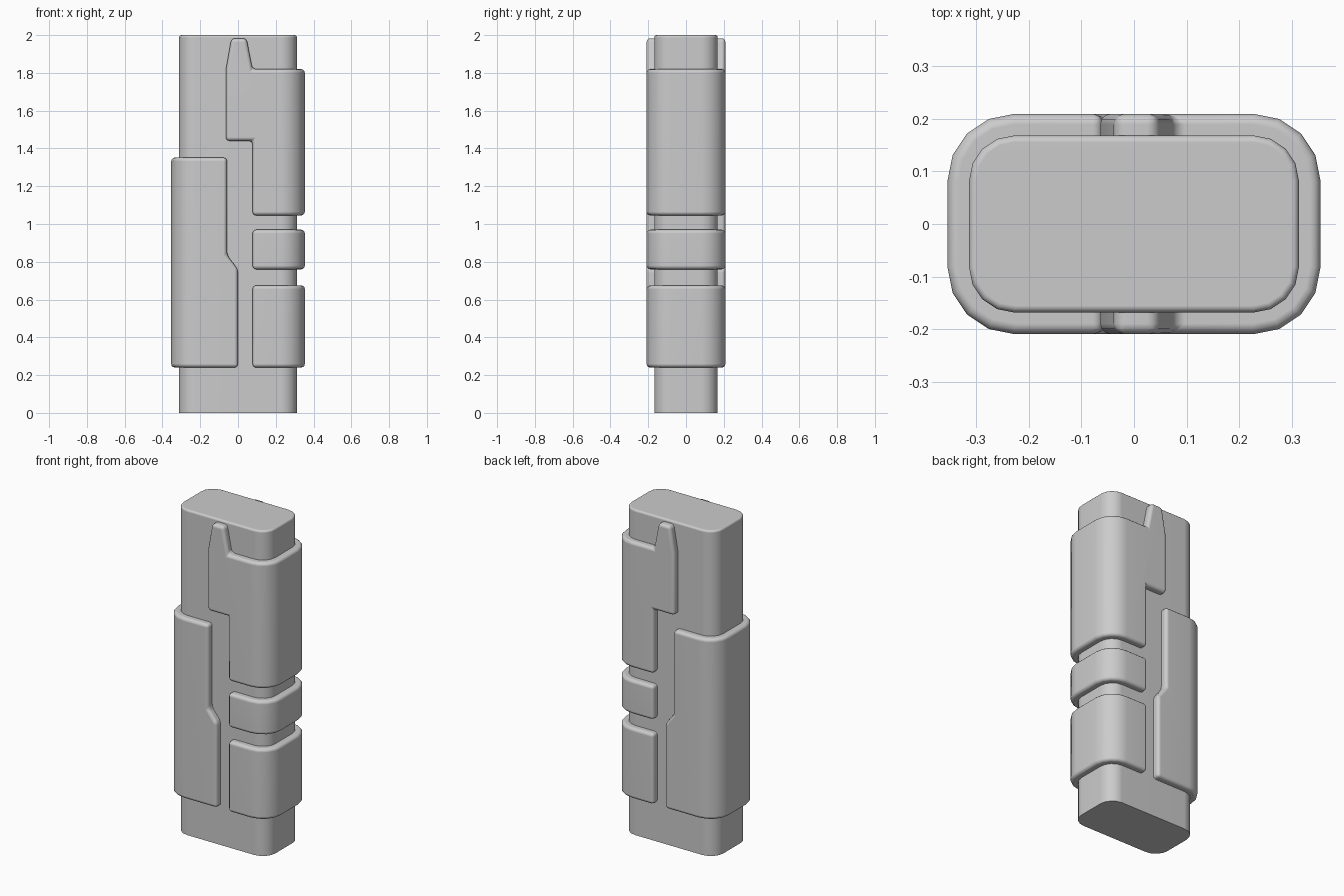
import bpy, bmesh, math
from mathutils import Vector

cube = bpy.data.objects.get("Cube")
if cube:
    bpy.data.objects.remove(cube, do_unlink=True)

grey = bpy.data.materials.new("plain grey")
grey.use_nodes = True
colour = (0.6, 0.6, 0.6, 1)
grey.diffuse_color = colour
grey.node_tree.nodes["Principled BSDF"].inputs["Base Color"].default_value = colour

CX, CY = 0.227, 0.082  # shared centre of the rounded corners


def prism(name, points, offset):
    """Extrude a closed outline along an offset."""
    bm = bmesh.new()
    face = bm.faces.new([bm.verts.new(p) for p in points])
    ext = bmesh.ops.extrude_face_region(bm, geom=[face])
    bmesh.ops.translate(bm, vec=Vector(offset),
                        verts=[v for v in ext["geom"] if isinstance(v, bmesh.types.BMVert)])
    bmesh.ops.recalc_face_normals(bm, faces=bm.faces)
    mesh = bpy.data.meshes.new(name)
    bm.to_mesh(mesh)
    bm.free()
    mesh.materials.append(grey)
    obj = bpy.data.objects.new(name, mesh)
    bpy.context.collection.objects.link(obj)
    return obj


def rounded_prism(name, radius, z0, z1):
    points = []
    for q, (sx, sy) in enumerate([(1, 1), (-1, 1), (-1, -1), (1, -1)]):
        for i in range(5):
            a = math.pi / 2 * (q + i / 4)
            points.append((sx * CX + radius * math.cos(a), sy * CY + radius * math.sin(a), z0))
    return prism(name, points, (0, 0, z1 - z0))


def activate(obj):
    bpy.ops.object.select_all(action='DESELECT')
    obj.select_set(True)
    bpy.context.view_layer.objects.active = obj


def finish(obj, width, weighted=False):
    """Round the edges and smooth the shading."""
    activate(obj)
    bevel = obj.modifiers.new("soft edges", 'BEVEL')
    bevel.width = width
    bevel.segments = 3
    bevel.limit_method = 'WEIGHT' if weighted else 'ANGLE'
    bevel.angle_limit = math.radians(25)
    bpy.ops.object.modifier_apply(modifier=bevel.name)
    bpy.ops.object.shade_smooth_by_angle(angle=math.radians(40))
    normals = obj.modifiers.new("clean normals", 'WEIGHTED_NORMAL')
    normals.keep_sharp = True


def panel(name, outline):
    """Cut a wrap-around plate out of the outer sleeve by its front outline."""
    obj = rounded_prism(name, 0.127, 0.1, 2.1)
    cutter = prism(name + "_cutter", [(x, -0.5, z) for x, z in outline], (0, 1, 0))
    cutter.hide_render = True
    activate(obj)
    cut = obj.modifiers.new("cut", 'BOOLEAN')
    cut.operation = 'INTERSECT'
    cut.solver = 'EXACT'
    cut.object = cutter
    bpy.ops.object.modifier_apply(modifier=cut.name)
    bpy.data.objects.remove(cutter, do_unlink=True)
    finish(obj, 0.02)


# Inner body, rounded at the top rim only
body = rounded_prism("inner_body", 0.086, 0, 2)
weights = body.data.attributes.new("bevel_weight_edge", 'FLOAT', 'EDGE')
for e in body.data.edges:
    if all(body.data.vertices[v].co.z > 1.9 for v in e.vertices):
        weights.data[e.index].value = 1
finish(body, 0.013, weighted=True)

# Plates wrapping the sides
FAR = 0.5
panel("upper_pointed_panel", [(FAR, 1.82), (0.077, 1.82), (0.045, 1.983), (-0.035, 1.983),
                              (-0.064, 1.82), (-0.064, 1.44), (0.077, 1.44),
                              (0.077, 1.045), (FAR, 1.045)])
panel("middle_band", [(FAR, 0.97), (0.077, 0.97), (0.077, 0.76), (FAR, 0.76)])
panel("lower_band", [(FAR, 0.675), (0.077, 0.675), (0.077, 0.24), (FAR, 0.24)])
panel("tall_side_panel", [(-FAR, 1.352), (-0.058, 1.352), (-0.058, 0.835),
                          (0, 0.76), (0, 0.24), (-FAR, 0.24)])
